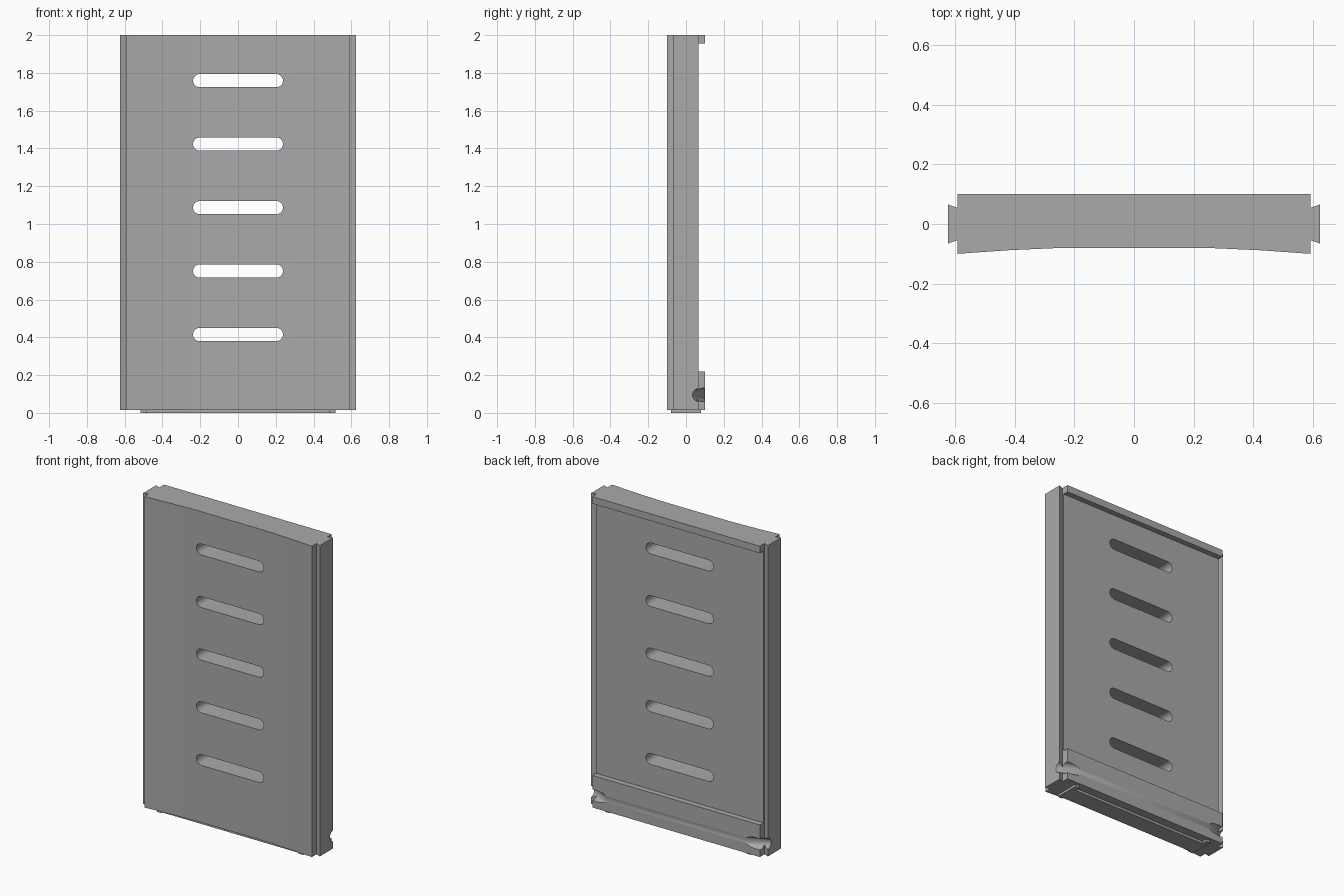
import bpy, bmesh, math
from mathutils import Matrix, Vector

if "Cube" in bpy.data.objects:
    bpy.data.objects.remove(bpy.data.objects["Cube"])

grey = bpy.data.materials.new("plain grey")
grey.diffuse_color = (0.4, 0.4, 0.4, 1)
grey.use_nodes = True
grey.node_tree.nodes["Principled BSDF"].inputs["Base Color"].default_value = grey.diffuse_color


def prism(name, pts, a, b, axis="z"):
    """Extrude a 2D outline from a to b along z (x,y outline) or y (x,z outline)."""
    bm = bmesh.new()
    place = (lambda p, h: (p[0], p[1], h)) if axis == "z" else (lambda p, h: (p[0], h, p[1]))
    face = bm.faces.new([bm.verts.new(place(p, a)) for p in pts])
    ext = bmesh.ops.extrude_face_region(bm, geom=[face])
    move = (0, 0, b - a) if axis == "z" else (0, b - a, 0)
    bmesh.ops.translate(bm, vec=move, verts=[v for v in ext["geom"] if isinstance(v, bmesh.types.BMVert)])
    bmesh.ops.recalc_face_normals(bm, faces=bm.faces)
    return finish(name, bm)


def finish(name, bm):
    me = bpy.data.meshes.new(name)
    bm.to_mesh(me)
    bm.free()
    me.materials.append(grey)
    ob = bpy.data.objects.new(name, me)
    bpy.context.collection.objects.link(ob)
    return ob


def rect(x, y0, y1):
    return [(-x, y0), (x, y0), (x, y1), (-x, y1)]


def cut(target, cutter):
    m = target.modifiers.new("cut", "BOOLEAN")
    m.operation, m.solver, m.object = "DIFFERENCE", "EXACT", cutter
    bpy.context.view_layer.objects.active = target
    bpy.ops.object.modifier_apply(modifier=m.name)
    bpy.data.objects.remove(cutter)


# Panel: hollowed front, dovetail tongues on both sides
half = [(0.24, -0.08), (0.42, -0.088), (0.592, -0.1), (0.592, -0.054), (0.625, -0.066),
        (0.625, 0.066), (0.592, 0.054), (0.592, 0.1)]
panel = prism("panel", half + [(-x, y) for x, y in reversed(half)], 0.015, 2.0)

# Recess on the back between top and bottom rails
cut(panel, prism("recess_cutter", rect(0.6, 0.22, 1.955), 0.064, 0.2, "y"))

# Round-ended vent slots
for i in range(5):
    z, r = 0.415 + i * 0.336, 0.035
    pts = [(s * 0.203 + r * math.cos(t), z + r * math.sin(t))
           for s, start in ((1, -90), (-1, 90))
           for t in [math.radians(start + 15 * k) for k in range(13)]]
    cut(panel, prism("slot_cutter", pts, -0.3, 0.3, "y"))

# Slanted peg holes at the lower back corners
for s in (-1, 1):
    a = math.radians(25)
    d = Vector((s * math.cos(a), -math.sin(a), 0))
    centre = Vector((s * 0.615, 0.078, 0.095))
    bm = bmesh.new()
    bmesh.ops.create_cone(bm, cap_ends=True, segments=32, radius1=0.036, radius2=0.036, depth=0.8,
                          matrix=Matrix.Translation(centre) @ d.to_track_quat("Z", "Y").to_matrix().to_4x4())
    cut(panel, finish("peg_cutter", bm))

# Low locating foot below the panel, with wider ends
h = [(0.515, -0.08), (0.515, 0.08), (0.485, 0.08), (0.485, 0.045)]
foot_pts = [(0.485, -0.07), (0.485, -0.08)] + h
prism("foot", foot_pts + [(-x, y) for x, y in reversed(foot_pts)], 0.0, 0.016)

# Smooth only the rounded cuts
bpy.ops.object.select_all(action="DESELECT")
panel.select_set(True)
bpy.context.view_layer.objects.active = panel
bpy.ops.object.shade_smooth_by_angle(angle=math.radians(30))
